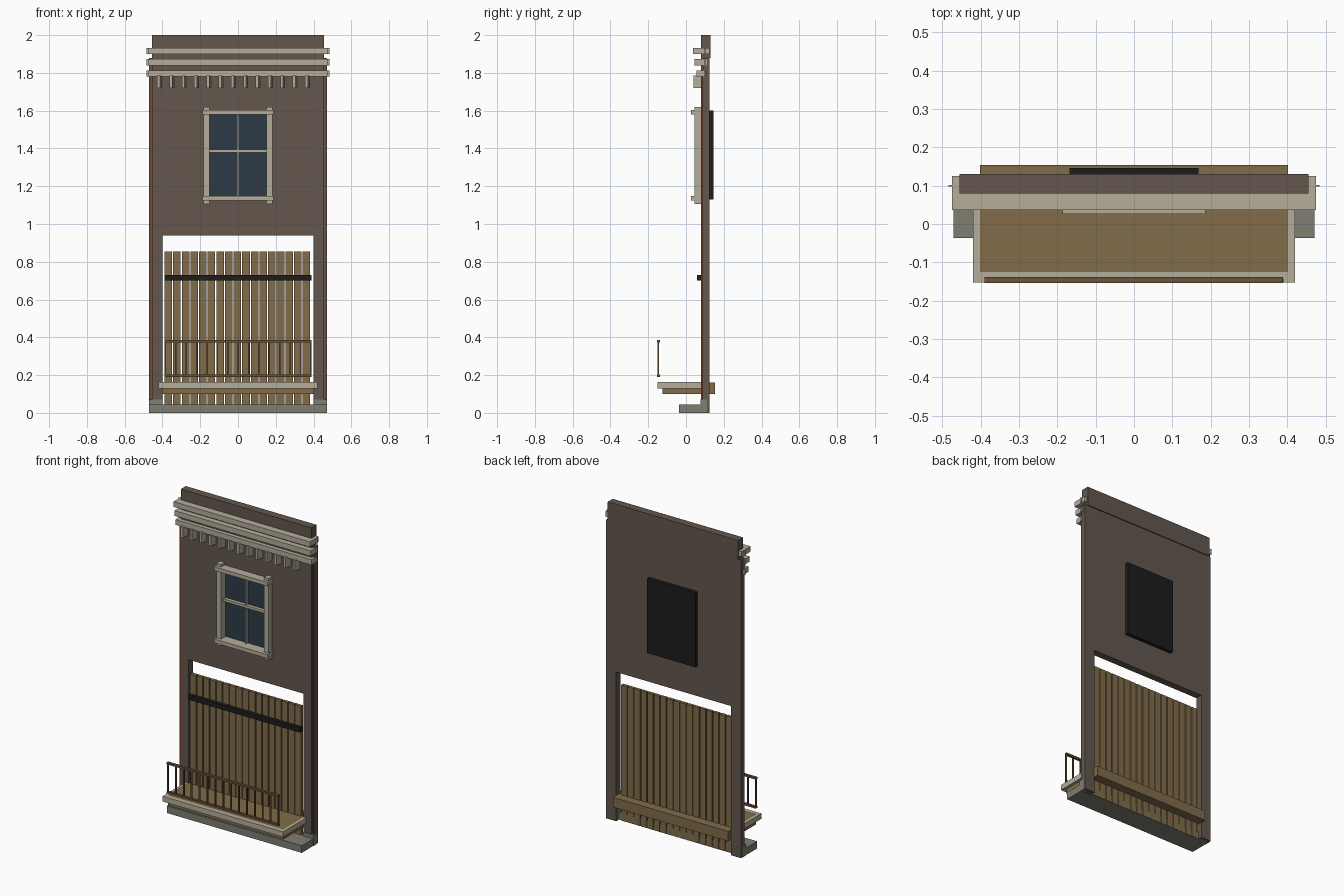
import bpy
import bmesh

cube = bpy.data.objects.get("Cube")
if cube:
    bpy.data.objects.remove(cube, do_unlink=True)


def material(name, r, g, b):
    m = bpy.data.materials.new(name)
    m.use_nodes = True
    m.diffuse_color = (r, g, b, 1)
    m.node_tree.nodes["Principled BSDF"].inputs["Base Color"].default_value = (r, g, b, 1)
    return m


BROWN = material("wall brown", .125, .095, .075)
WOOD = material("plank wood", .22, .15, .068)
RAIL = material("rail wood", .15, .085, .038)
CREAM = material("cream trim", .46, .42, .33)
STONE = material("grey stone", .21, .21, .175)
BLACK = material("black", .012, .012, .012)
GLASS = material("window glass", .026, .042, .061)
BRICK = material("brick red", .2, .06, .035)


def boxes(name, mat, items):
    """One object from boxes given as (x0, x1, y0, y1, z0, z1)."""
    bm = bmesh.new()
    for x0, x1, y0, y1, z0, z1 in items:
        made = bmesh.ops.create_cube(bm, size=1)["verts"]
        for v in made:
            v.co.x = x1 if v.co.x > 0 else x0
            v.co.y = y1 if v.co.y > 0 else y0
            v.co.z = z1 if v.co.z > 0 else z0
    me = bpy.data.meshes.new(name)
    bm.to_mesh(me)
    bm.free()
    me.materials.append(mat)
    ob = bpy.data.objects.new(name, me)
    bpy.context.collection.objects.link(ob)
    return ob


def pair(x0, x1, *rest):
    """A box and its mirror image across x = 0."""
    return [(x0, x1, *rest), (-x1, -x0, *rest)]


# Wall with doorway and window opening
F, B = .08, .124
boxes("wall", BROWN,
      pair(.40, .455, F, B, 0, .94)
      + pair(.155, .455, F, B, .94, 1.88)
      + [(-.155, .155, F, B, .94, 1.145), (-.155, .155, F, B, 1.585, 1.88)])
boxes("parapet", BROWN, [(-.455, .455, F, .13, 1.88, 2)])
boxes("wall_side_strips", BROWN, pair(.455, .47, .09, B, 0, 1.88))
boxes("brick_edges", BRICK, pair(.459, .467, .086, .09, .07, 1.78))

# Stone footing
boxes("footing", STONE, [(-.47, .47, -.037, .097, 0, .045)])
boxes("footing_blocks", STONE, pair(.40, .472, .076, .11, 0, .07))

# Cornice bars, each with a thin backing plate
cornice = []
for z, front, back in ((1.90, .036, .125), (1.84, .045, .11), (1.78, .055, .10)):
    cornice.append((-.475, .475, front, back, z, z + .033))
    cornice.append((-.484, .484, .098, .102, z, z + .033))
boxes("cornice", CREAM, cornice)

# Dentils under the cornice, narrowed to the right at the front
dentils = boxes("dentils", CREAM,
                [(-.428 + i * .0652, -.405 + i * .0652, .04, F, 1.72, 1.785) for i in range(13)])
for v in dentils.data.vertices:
    if v.co.y < .05 and (v.index // 4) % 2:
        v.co.x -= .008

# Window
boxes("window_jambs", CREAM, pair(.15, .182, .045, .10, 1.105, 1.62))
boxes("window_head_and_sill", CREAM,
      [(-.187, .187, .026, .10, z, z + .024) for z in (1.125, 1.58)])
boxes("window_bars", CREAM, [(-.15, .15, .07, .095, 1.378, 1.394),
                             (-.004, .004, .075, .095, 1.149, 1.58)])
boxes("window_glass", GLASS, [(-.155, .155, .092, .10, 1.145, 1.585)])
boxes("window_backing", BLACK, [(-.168, .168, .118, .146, 1.13, 1.6)])

# Plank shutter with its black cross bar
boxes("door_planks", WOOD,
      [(-.389 + i * .0457, -.349 + i * .0457, F, .10, 0, .855) for i in range(17)])
boxes("door_bar", BLACK, [(-.39, .39, .058, .085, .70, .73)])

# Balcony floor and trim
boxes("balcony_floor", WOOD, [(-.402, .402, -.125, .154, .10, .162)])
boxes("balcony_trim", CREAM,
      pair(.402, .42, -.152, F, .13, .163) + [(-.402, .402, -.152, -.125, .13, .163)])

# Balcony railing
boxes("railing_rails", RAIL,
      [(-.39, .388, -.154, -.138, z, z + .012) for z in (.19, .373)])
boxes("railing_posts", RAIL,
      [(-.388 + i * .055, -.38 + i * .055, -.152, -.144, .19, .38) for i in range(15)])
